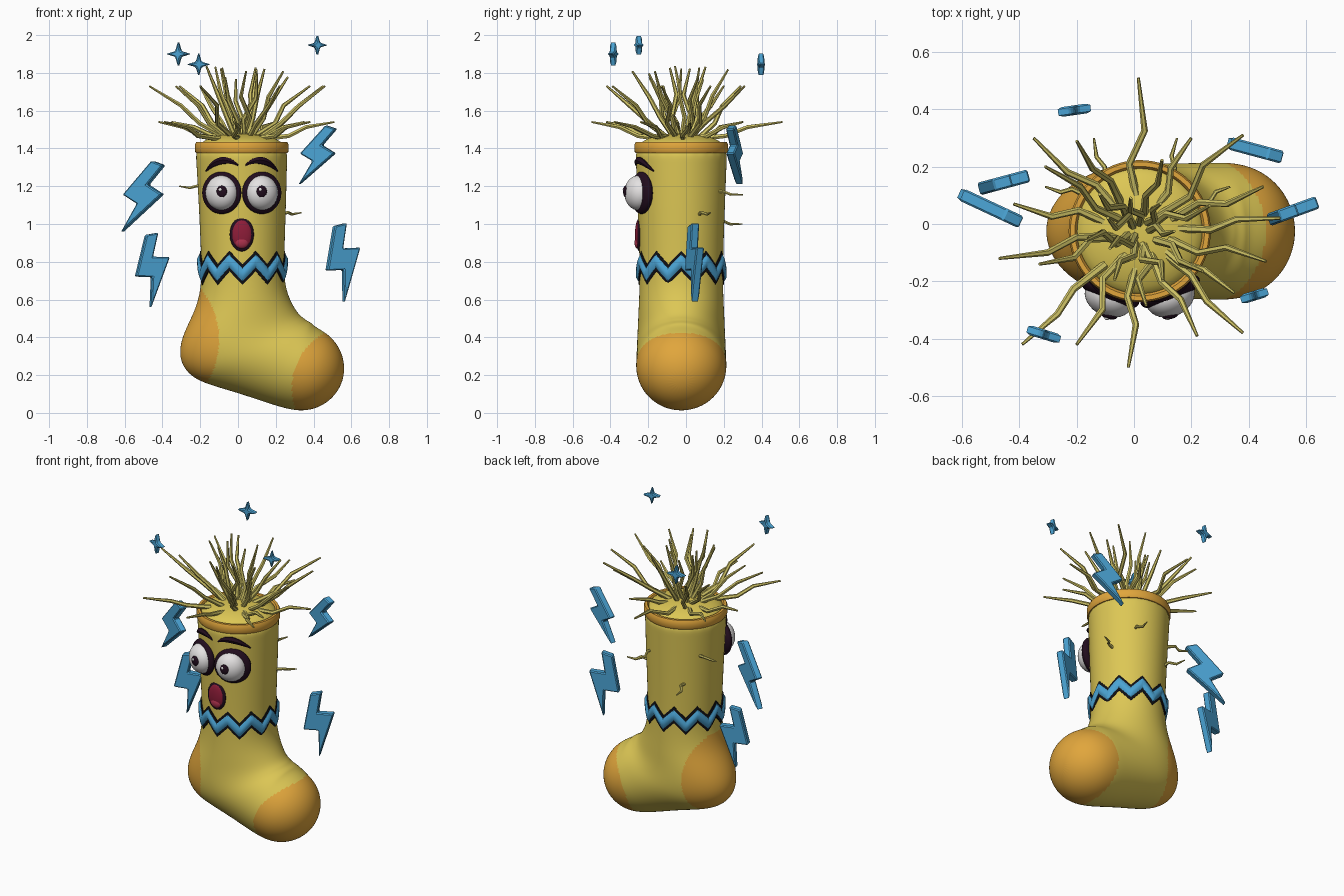
import bpy, bmesh, random
from math import sin, cos, pi, radians, hypot, sqrt
from mathutils import Vector, Matrix

random.seed(4)
if "Cube" in bpy.data.objects:
    bpy.data.objects.remove(bpy.data.objects["Cube"])

CX, CY = 0.02, -0.025  # axis of the leg


def material(name, *rgb):
    m = bpy.data.materials.new(name)
    m.use_nodes = True
    m.diffuse_color = (*rgb, 1)
    m.node_tree.nodes["Principled BSDF"].inputs["Base Color"].default_value = (*rgb, 1)
    return m


YELLOW = material("sock yellow", 0.72, 0.57, 0.09)
ORANGE = material("patch orange", 0.75, 0.38, 0.045)
STRAW = material("strand straw", 0.62, 0.54, 0.13)
BLUE = material("spark blue", 0.07, 0.37, 0.66)
DARK = material("dark plum", 0.016, 0.004, 0.013)
BLACK = material("outline black", 0.005, 0.005, 0.007)
WHITE = material("eye white", 0.78, 0.76, 0.76)
RED = material("mouth red", 0.27, 0.012, 0.04)
PINK = material("tongue red", 0.4, 0.03, 0.07)


def finish(obj, mat, angle=40):
    if not obj.data.materials:
        obj.data.materials.append(mat)
    bpy.ops.object.select_all(action="DESELECT")
    obj.select_set(True)
    bpy.context.view_layer.objects.active = obj
    if obj.type == "CURVE" or obj.modifiers:
        bpy.ops.object.convert(target="MESH")
        obj = bpy.context.view_layer.objects.active
    bpy.ops.object.shade_smooth_by_angle(angle=radians(angle))
    return obj


def from_bmesh(name, bm):
    bmesh.ops.recalc_face_normals(bm, faces=bm.faces)
    mesh = bpy.data.meshes.new(name)
    bm.to_mesh(mesh)
    bm.free()
    obj = bpy.data.objects.new(name, mesh)
    bpy.context.collection.objects.link(obj)
    return obj


def loft(name, rings, cap_ends=False, closed=False):
    """Skin a list of equally long closed rings of points."""
    bm = bmesh.new()
    loops = [[bm.verts.new(p) for p in ring] for ring in rings]
    pairs = list(zip(loops, loops[1:])) + ([(loops[-1], loops[0])] if closed else [])
    for a, b in pairs:
        for i in range(len(a)):
            j = (i + 1) % len(a)
            bm.faces.new((a[i], a[j], b[j], b[i]))
    if cap_ends:
        bm.faces.new(loops[0])
        bm.faces.new(loops[-1])
    return from_bmesh(name, bm)


def lathe(name, profile, mat, closed=False, cap=False):
    angles = [2 * pi * i / 64 for i in range(64)]
    rings = [[(CX + r * cos(a), CY + r * sin(a), z) for a in angles] for r, z in profile]
    return finish(loft(name, rings, cap, closed), mat)


def ball(name, loc, scale, mat, yaw=0):
    bm = bmesh.new()
    bmesh.ops.create_uvsphere(bm, u_segments=32, v_segments=20, radius=1)
    bm.transform(Matrix.Translation(loc) @ Matrix.Rotation(yaw, 4, "Z")
                 @ Matrix.Diagonal((*scale, 1)))
    return finish(from_bmesh(name, bm), mat)


def strands(name, paths, mat, thickness):
    """Tapered tubes; each path is a list of (point, relative radius)."""
    cu = bpy.data.curves.new(name, "CURVE")
    cu.dimensions = "3D"
    cu.bevel_depth, cu.bevel_resolution, cu.use_fill_caps = thickness, 1, True
    for path in paths:
        sp = cu.splines.new("POLY")
        sp.points.add(len(path) - 1)
        for pt, (co, rad) in zip(sp.points, path):
            pt.co, pt.radius = (*co, 1), rad
    obj = bpy.data.objects.new(name, cu)
    bpy.context.collection.objects.link(obj)
    return finish(obj, mat)


# Sock: sections given as heel-side point, instep-side point, half depth
sections = [
    (-0.226, 1.41, 0.262, 1.41, 0.243), (-0.222, 1.36, 0.26, 1.36, 0.241),
    (-0.207, 1.1, 0.254, 1.1, 0.231), (-0.196, 0.85, 0.245, 0.85, 0.222),
    (-0.19, 0.7, 0.244, 0.71, 0.22), (-0.215, 0.57, 0.262, 0.63, 0.223),
    (-0.262, 0.475, 0.288, 0.573, 0.227), (-0.308, 0.37, 0.315, 0.53, 0.23),
    (-0.308, 0.27, 0.335, 0.51, 0.233), (-0.25, 0.19, 0.35, 0.5, 0.235),
    (-0.15, 0.148, 0.362, 0.49, 0.236), (0.0, 0.106, 0.375, 0.483, 0.237),
    (0.14, 0.058, 0.39, 0.475, 0.238)]
for a in (0, 22, 44, 64, 82):  # rounded toe
    s, c = sin(radians(a)) * 0.231, cos(radians(a)) * 0.231
    mx, mz = 0.335 + 0.95 * s, 0.238 - 0.3 * s
    sections.append((mx - 0.3 * c, mz - 0.95 * c, mx + 0.3 * c, mz + 0.95 * c, c * 1.04))
rings = []
for lx, lz, rx, rz, depth in sections:
    mid, half = Vector((lx + rx, 0, lz + rz)) / 2, Vector((rx - lx, 0, rz - lz)) / 2
    rings.append([mid + Vector((0, CY, 0)) + 1.011 * (half * cos(t) + Vector((0, depth * sin(t), 0)))
                  for t in (2 * pi * i / 24 for i in range(24))])
sock = loft("sock", rings, cap_ends=True)
sock.modifiers.new("smooth", "SUBSURF").levels = 3
sock.data.materials.append(YELLOW)
sock.data.materials.append(ORANGE)
sock = finish(sock, YELLOW, 60)
for f in sock.data.polygons:  # heel and toe patches
    x, _, z = f.center
    heel = hypot(x + 0.53, z - 0.385) < 0.43
    toe = hypot(x - 0.62, z - 0.13) < 0.335
    f.material_index = int(heel or toe)

# Cuff rim and the stuffed mound inside it
lathe("cuff_rim", [(0.242, 1.375), (0.248, 1.385), (0.248, 1.42), (0.242, 1.433),
                   (0.226, 1.433), (0.218, 1.422), (0.218, 1.375)], ORANGE, closed=True)
lathe("mound", [(0.225 * cos(a), 1.405 + 0.075 * sin(a))
                for a in (pi / 2 * i / 9 for i in range(9))], YELLOW, cap=True)


# Zigzag band around the ankle
def zigzag(name, half, lift, mat):
    teeth, steps = 10, 12
    count = teeth * steps
    rows = [(-half, -0.012), (-half, lift * 0.4), (-half * 0.4, lift), (half * 0.4, lift),
            (half, lift * 0.4), (half, -0.012)]
    rings = []
    for dz, dr in rows:
        ring = []
        for i in range(count):
            wave = abs((i % steps) / steps * 2 - 1) * 2 - 1  # +1 at a peak
            a = 2 * pi * (i + steps / 2) / count - pi / 2
            r = 0.222 + dr
            ring.append((CX + 0.004 + r * cos(a), CY + r * sin(a), 0.768 + 0.036 * wave + dz))
        rings.append(ring)
    return finish(loft(name, rings, closed=True), mat)


zigzag("zigzag_outline", 0.054, 0.007, BLACK)
zigzag("zigzag_band", 0.034, 0.018, BLUE)

# Eyes and brows, mirrored about the leg axis
for s, side in ((1, "left"), (-1, "right")):
    yaw, x = s * radians(24), CX + s * 0.106
    ball(side + "_eye_rim", (x, -0.235, 1.165), (0.112, 0.042, 0.112), DARK, yaw)
    ball(side + "_eye_white", (x, -0.253, 1.165), (0.089, 0.07, 0.092), WHITE, yaw)
    ball(side + "_pupil", (x, -0.32, 1.172), (0.028, 0.012, 0.031), DARK, s * 0.2)
    ball(side + "_eye_glint", (x - 0.008, -0.329, 1.182), (0.009, 0.006, 0.009), WHITE)
    brow = []
    for i in range(13):
        t = i / 12
        dx = 0.02 + 0.17 * t
        brow.append(((CX + s * dx, CY - sqrt(0.24 ** 2 - dx * dx), 1.31 + 0.13 * t - 0.16 * t * t),
                     0.2 + 0.8 * sin(pi * t)))
    strands(side + "_brow", [brow], DARK, 0.021)

# Mouth
ball("mouth_rim", (CX, -0.247, 0.945), (0.064, 0.018, 0.09), DARK)
ball("mouth", (CX, -0.25, 0.945), (0.055, 0.02, 0.08), RED)
ball("tongue", (CX, -0.255, 0.9), (0.036, 0.018, 0.03), PINK)

# Hair: kinked strands fanning out of the mound
tips = [(0.015, 0.51), (0.38, 0.31), (-0.35, 0.3), (-0.2, 0.29), (-0.42, 0.07), (-0.47, -0.12),
        (-0.39, -0.42), (-0.2, -0.42), (-0.02, -0.5), (0.22, -0.39), (0.38, -0.38), (0.46, -0.13),
        (0.51, 0.02), (0.45, 0.13), (0.2, 0.3), (-0.33, -0.14), (0.35, -0.24), (-0.31, 0.2)]
goals = [Vector((x, y, 1.54 if i % 2 == 0 else 1.73)) for i, (x, y) in enumerate(tips)]
for i in range(13):
    a, r = 2.4 * i, 0.12 + 0.14 * (i % 3) / 2
    goals.append(Vector((CX + r * cos(a), CY + r * sin(a), 1.84 - 0.08 * random.random())))


def kinked(root, tip, bend, sag):
    side = (tip - root).cross(Vector((0, 0, 1))).normalized()
    path = [(root, 1.1)]
    for t, k in ((0.35, 1), (0.6, -0.6)):
        path.append((root.lerp(tip, t) + side * bend * k + Vector((0, 0, sag * k)), 1.05 - 0.3 * t))
    return path + [(tip, 0.4)]


hair = []
for tip in goals:
    out = Vector((tip.x - CX, tip.y - CY, 0))
    root = Vector((CX, CY, 1.45)) + out * random.uniform(0.12, 0.3)
    hair.append(kinked(root, tip, random.choice((-1, 1)) * random.uniform(0.015, 0.035), -0.015))
strands("hair", hair, STRAW, 0.0135)

# Loose threads poking out of the leg
threads = [((-0.17, 0.1, 1.19), (-0.31, 0.13, 1.2)), ((0.22, 0.07, 1.05), (0.335, 0.13, 1.06)),
           ((0.12, 0.14, 1.17), (0.15, 0.3, 1.155)), ((-0.1, 0.14, 1.01), (-0.14, 0.3, 1.0))]
strands("loose_threads", [kinked(Vector(a), Vector(b), 0.012, 0.008) for a, b in threads], STRAW, 0.009)


# Floating sparks: flat outlines given thickness and a small bevel
def plate(name, outline, loc, size, thick, tilt, yaw):
    bm = bmesh.new()
    face = bm.faces.new([bm.verts.new((x * size, -thick / 2, z * size)) for x, z in outline])
    ext = bmesh.ops.extrude_face_region(bm, geom=[face])
    bmesh.ops.translate(bm, verts=[v for v in ext["geom"] if isinstance(v, bmesh.types.BMVert)],
                        vec=(0, thick, 0))
    bm.transform(Matrix.Translation(loc) @ Matrix.Rotation(radians(yaw), 4, "Z")
                 @ Matrix.Rotation(radians(tilt), 4, "Y"))
    obj = from_bmesh(name, bm)
    bevel = obj.modifiers.new("bevel", "BEVEL")
    bevel.width, bevel.segments = 0.006, 1
    return finish(obj, BLUE, 20)


bolt = [(-0.12, 0.46), (0.04, 0.5), (-0.01, 0.18), (0.22, 0.19), (0.01, -0.5), (0, -0.09), (-0.22, -0.1)]
plate("bolt_right_upper", bolt, (-0.51, 0.06, 1.14), 0.43, 0.045, 33, -25)
plate("bolt_right_lower", bolt, (-0.455, 0.145, 0.755), 0.4, 0.045, 4, 15)
plate("bolt_left_upper", bolt, (0.415, 0.26, 1.36), 0.36, 0.045, 33, -15)
plate("bolt_left_lower", bolt, (0.555, 0.045, 0.795), 0.42, 0.045, 0, 20)

star = [((1 if i % 2 == 0 else 0.32) * sin(i * pi / 4), (1 if i % 2 == 0 else 0.32) * cos(i * pi / 4))
        for i in range(8)]
plate("star_front_right", star, (-0.315, -0.385, 1.9), 0.066, 0.034, 0, -17)
plate("star_front_left", star, (0.42, -0.25, 1.947), 0.055, 0.034, 0, 17)
plate("star_back", star, (-0.208, 0.397, 1.845), 0.063, 0.034, 0, 8)
